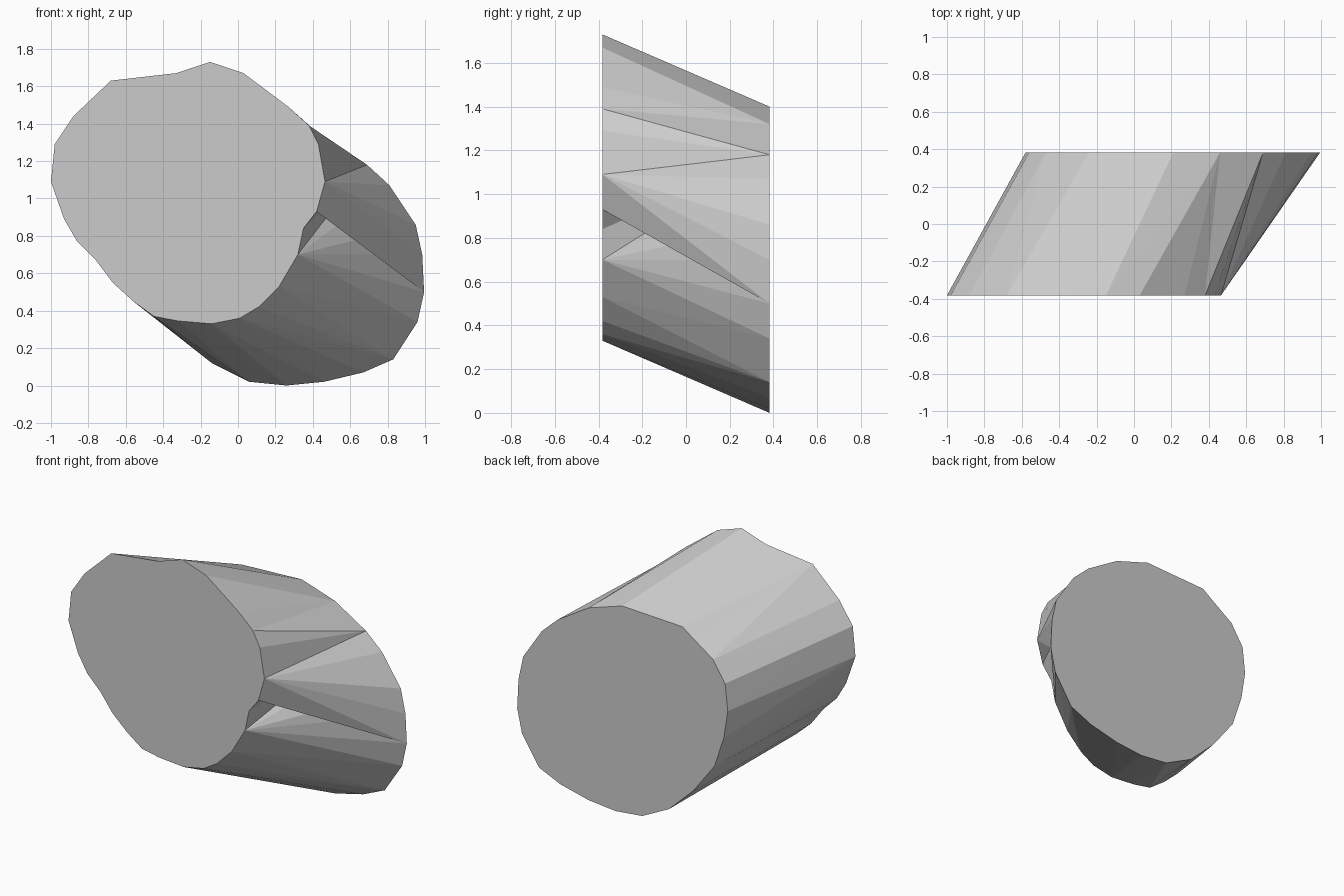
import bpy, bmesh

if "Cube" in bpy.data.objects:
    bpy.data.objects.remove(bpy.data.objects["Cube"])

# Outlines of the two end faces (x, z), clockwise seen from the front
FRONT = [(-.15, 1.73), (.03, 1.67), (.27, 1.49), (.38, 1.39), (.43, 1.29),
         (.465, 1.09), (.42, .93), (.35, .84), (.32, .70), (.22, .53),
         (.11, .42), (.01, .36), (-.14, .33), (-.32, .345), (-.45, .37), (-.56, .45),
         (-.67, .55), (-.76, .67), (-.86, .77), (-.93, .89), (-1, 1.09),
         (-.98, 1.29), (-.88, 1.44), (-.68, 1.63), (-.33, 1.67)]
BACK = [(.21, 1.40), (.46, 1.32), (.69, 1.18), (.81, 1.07), (.95, .86),
        (.985, .70), (.995, .50), (.96, .34), (.83, .14), (.67, .07),
        (.46, .02), (.26, 0), (.06, .02), (-.14, .12), (-.32, .29),
        (-.48, .50), (-.55, .71), (-.58, .90), (-.56, 1.08),
        (-.47, 1.22), (-.31, 1.33), (-.24, 1.38)]
HALF = .382
NF, NB = len(FRONT), len(BACK)

# Matched corners; the step back from 6 to 2 makes the side pocket
ANCHORS = [(3, 1), (4, 2), (5, 2), (5, 6), (6, 6), (6, 2), (8, 2), (8, 6), (NF, NB)]


def edge(outline, i):
    a, b = outline[i % len(outline)], outline[(i + 1) % len(outline)]
    return b[0] - a[0], b[1] - a[1]


def front_first(i, j):
    f, b = edge(FRONT, i), edge(BACK, j)
    return f[0] * b[1] - f[1] * b[0] < 0


bm = bmesh.new()
fv = [bm.verts.new((x, -HALF, z)) for x, z in FRONT]
bv = [bm.verts.new((x, HALF, z)) for x, z in BACK]

# End faces
bm.faces.new(fv[::-1])
bm.faces.new(bv)

# Slanted side wall of triangles between the outlines
i = j = 0
for ti, tj in ANCHORS:
    while (i, j) != (ti, tj):
        if i < ti and (j == tj or front_first(i, j)):
            bm.faces.new((fv[i % NF], fv[(i + 1) % NF], bv[j % NB]))
            i += 1
        else:
            step = 1 if tj > j else -1
            bm.faces.new((fv[i % NF], bv[(j + step) % NB], bv[j % NB]))
            j += step

mesh = bpy.data.meshes.new("slanted_block")
bm.to_mesh(mesh)
bm.free()
bpy.context.collection.objects.link(bpy.data.objects.new("slanted_block", mesh))
